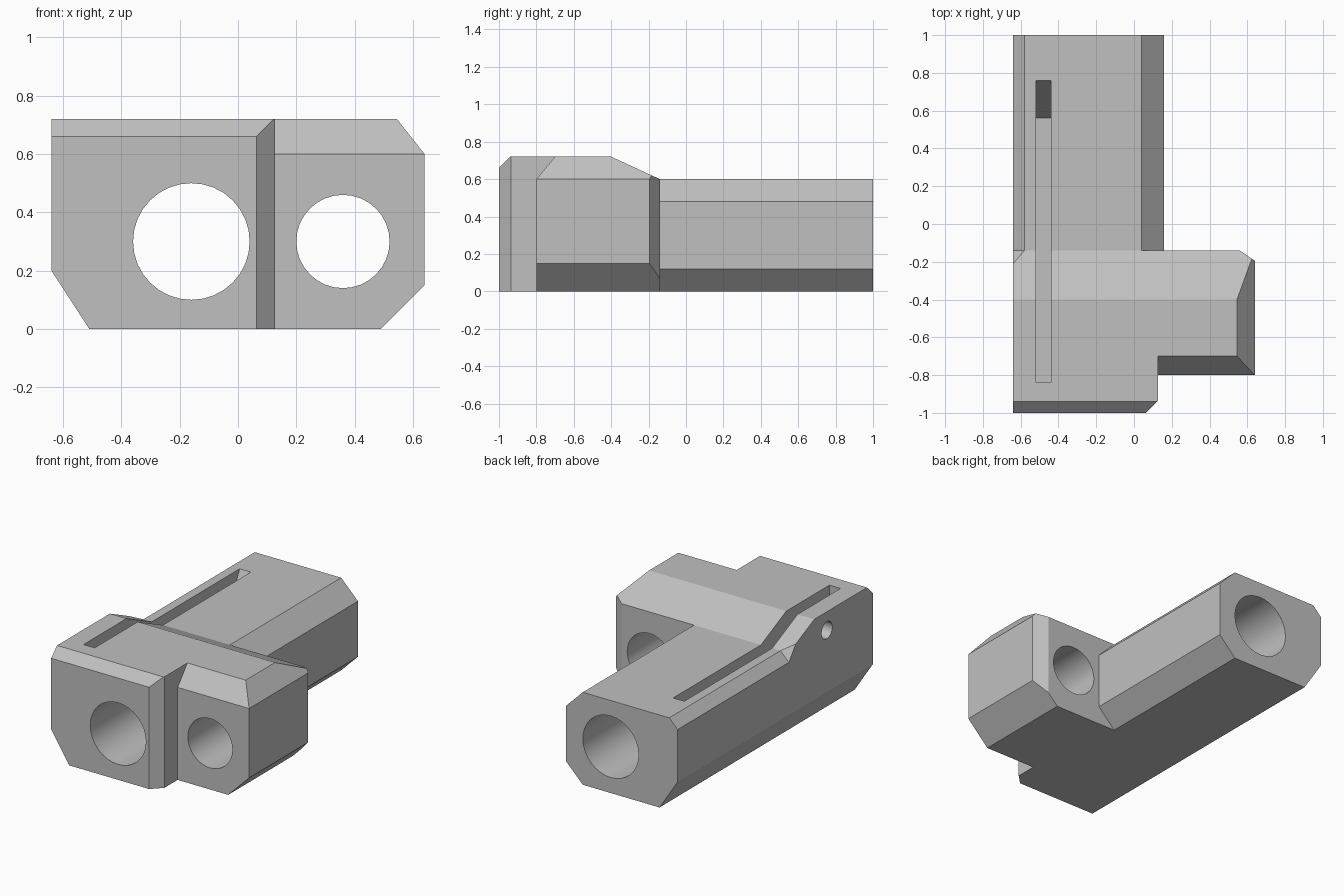
import bpy, bmesh, math
from mathutils import Vector, Matrix

if "Cube" in bpy.data.objects:
    bpy.data.objects.remove(bpy.data.objects["Cube"])

grey = bpy.data.materials.new("plain grey")
grey.use_nodes = True
GREY = (0.53, 0.53, 0.53, 1)
grey.diffuse_color = GREY
grey.node_tree.nodes["Principled BSDF"].inputs["Base Color"].default_value = GREY


def add_object(name, bm):
    bmesh.ops.recalc_face_normals(bm, faces=bm.faces)
    mesh = bpy.data.meshes.new(name)
    bm.to_mesh(mesh)
    bm.free()
    mesh.materials.append(grey)
    ob = bpy.data.objects.new(name, mesh)
    bpy.context.collection.objects.link(ob)
    return ob


def block(name, low, high, cuts=()):
    """Box trimmed by planes, each given as (point, outward direction)."""
    low, high = Vector(low), Vector(high)
    bm = bmesh.new()
    bmesh.ops.create_cube(bm, size=1)
    for v in bm.verts:
        v.co = (low + high) / 2 + v.co * (high - low)
    for point, outward in cuts:
        geom = bm.verts[:] + bm.edges[:] + bm.faces[:]
        cut = bmesh.ops.bisect_plane(bm, geom=geom, dist=1e-6, plane_co=point,
                                     plane_no=Vector(outward).normalized(), clear_outer=True)
        edges = [e for e in cut["geom_cut"] if isinstance(e, bmesh.types.BMEdge)]
        bmesh.ops.contextual_create(bm, geom=edges)
    return add_object(name, bm)


def rod(name, centre, radius, length, axis):
    bm = bmesh.new()
    turn = Vector((0, 0, 1)).rotation_difference(Vector(axis)).to_matrix().to_4x4()
    bmesh.ops.create_cone(bm, cap_ends=True, segments=32, radius1=radius, radius2=radius,
                          depth=length, matrix=Matrix.Translation(centre) @ turn)
    return add_object(name, bm)


def combine(target, other, operation):
    mod = target.modifiers.new(operation.lower(), "BOOLEAN")
    mod.operation, mod.solver, mod.object = operation, "EXACT", other
    bpy.context.view_layer.objects.active = target
    bpy.ops.object.modifier_apply(modifier=mod.name)
    bpy.data.objects.remove(other)


# Chamfers shared by several blocks
lower_left = ((-0.64, 0, 0.2), (-0.2, 0, -0.13))
rear_slope = ((0, -0.4, 0.72), (0, 0.12, 0.26))

# Corner where the left rail chamfer runs into the head
a, b, c = Vector((-0.58, -0.14, 0.6)), Vector((-0.64, -0.14, 0.54)), Vector((-0.64, -0.21, 0.632))
corner = (b - a).cross(c - a)
if corner.x > 0:
    corner.negate()

# Tall front block
body = block("housing", (-0.64, -1, 0), (0.127, -0.14, 0.72), [
    lower_left, rear_slope, (a, corner),
    ((0, -1, 0.66), (0, -1, 1)),
    ((0.063, -1, 0), (1, -1, 0))])

# Side block with its own bore
side = block("side_block", (-0.2, -0.8, 0), (0.64, -0.14, 0.72), [
    rear_slope,
    ((0, -0.8, 0.6), (0, -0.12, 0.1)),
    ((0.64, 0, 0.6), (0.12, 0, 0.095)),
    ((0.49, 0, 0), (1, 0, -1)),
    ((0.56, -0.14, 0), (0.055, 0.08, 0))])

# Long rear barrel
barrel = block("barrel", (-0.64, -0.4, 0), (0.16, 1, 0.6), [
    lower_left,
    ((-0.58, 0, 0.6), (-1, 0, 1)),
    ((0.04, 0, 0.6), (1, 0, 1)),
    ((0.04, 0, 0), (1, 0, -1))])

for part in (side, barrel):
    combine(body, part, "UNION")

# Lever slot with a ramped rear end, two through bores and a pin hole
slot = block("slot_cutter", (-0.52, -0.84, 0.2), (-0.44, 0.86, 0.8),
             [((0, 0.56, 0.2), (0, 0.4, -0.2))])
main_bore = rod("main_bore_cutter", (-0.16, 0, 0.3), 0.2, 3, (0, 1, 0))
side_bore = rod("side_bore_cutter", (0.36, -0.5, 0.3), 0.16, 1, (0, 1, 0))
pin_hole = rod("pin_hole_cutter", (-0.53, -0.53, 0.6), 0.055, 0.34, (1, 0, 0))
for cutter in (slot, main_bore, side_bore, pin_hole):
    combine(body, cutter, "DIFFERENCE")

# Smooth bores, crisp chamfers
bpy.ops.object.select_all(action="DESELECT")
body.select_set(True)
bpy.context.view_layer.objects.active = body
bpy.ops.object.shade_smooth_by_angle(angle=math.radians(20))
